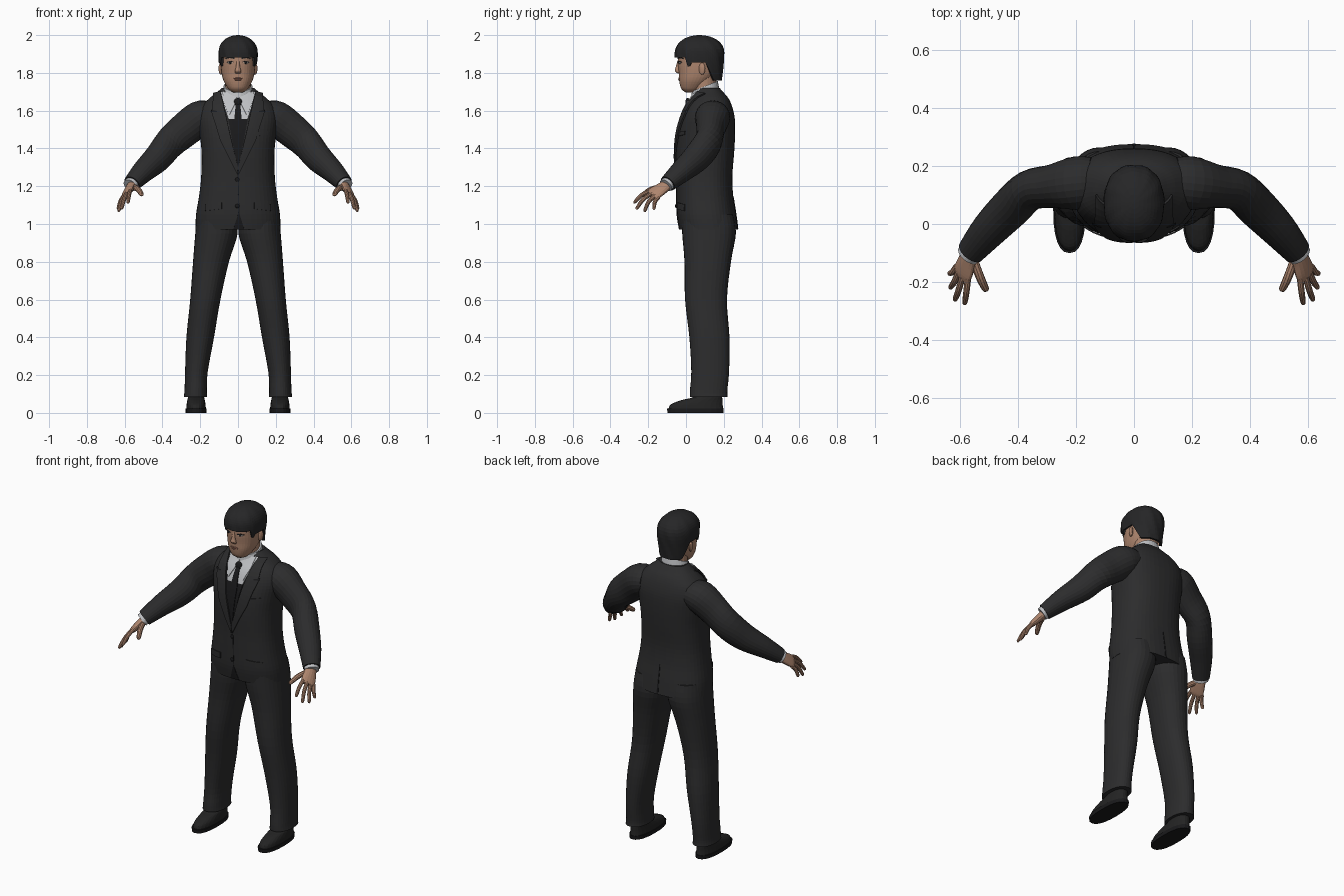
import bpy, bmesh, math
from mathutils import Vector, Matrix
from mathutils.bvhtree import BVHTree

if "Cube" in bpy.data.objects:
    bpy.data.objects.remove(bpy.data.objects["Cube"], do_unlink=True)


def material(name, r, g, b):
    m = bpy.data.materials.new(name)
    m.use_nodes = True
    m.diffuse_color = (r, g, b, 1)
    bsdf = next(n for n in m.node_tree.nodes if n.type == 'BSDF_PRINCIPLED')
    bsdf.inputs["Base Color"].default_value = (r, g, b, 1)
    bsdf.inputs["Roughness"].default_value = 0.8
    return m


SUIT = material("charcoal suit", .025, .025, .026)
SEAM = material("black cloth", .01, .01, .011)
HAIR = material("black hair", .019, .019, .02)
LEATHER = material("shoe leather", .017, .017, .017)
SHIRT = material("pale grey shirt", .52, .53, .55)
SKIN = material("tan skin", .42, .235, .155)
LIPS = material("lips", .31, .14, .1)
EYE = material("eye white", .5, .48, .45)
made = []


def finish(name, bm, mat, mirror=False, thick=0, offset=0):
    """Turn a bmesh into a named object; return a lookup tree of its surface."""
    bmesh.ops.recalc_face_normals(bm, faces=bm.faces)
    tree = BVHTree.FromBMesh(bm)
    me = bpy.data.meshes.new(name)
    bm.to_mesh(me)
    bm.free()
    me.materials.append(mat)
    ob = bpy.data.objects.new(name, me)
    bpy.context.collection.objects.link(ob)
    if thick:
        s = ob.modifiers.new("thickness", 'SOLIDIFY')
        s.thickness, s.offset = thick, offset
    if mirror:
        ob.modifiers.new("mirror", 'MIRROR').use_mirror_merge = False
    made.append(ob)
    return tree


def skin_rings(bm, rings, caps=True):
    rows = [[bm.verts.new(p) for p in ring] for ring in rings]
    for a, b in zip(rows, rows[1:]):
        for i in range(len(a)):
            j = (i + 1) % len(a)
            bm.faces.new((a[i], a[j], b[j], b[i]))
    if caps:
        bm.faces.new(rows[0])
        bm.faces.new(rows[-1])


def smooth_path(pts, k):
    """Catmull-Rom through stations of any length."""
    out = []
    for i in range(len(pts) - 1):
        p = [pts[max(0, min(len(pts) - 1, i + d))] for d in (-1, 0, 1, 2)]
        for s in range(k):
            t = s / k
            out.append([b + .5 * t * (c - a + t * (2*a - 5*b + 4*c - d + t * (3*(b - c) + d - a)))
                        for a, b, c, d in zip(*p)])
    return out + [list(pts[-1])]


def oval(a, power):
    c, s = math.cos(a), math.sin(a)
    e = 2 / power
    return math.copysign(abs(c) ** e, c), math.copysign(abs(s) ** e, s)


def tube(name, stations, mat, side=None, mirror=False, n=24, k=4, power=2, tilt=0):
    """Loft x, y, z, rx, ry stations; rings lie flat unless a side axis is given."""
    st = smooth_path(stations, k)
    rings = []
    for i, (x, y, z, rx, ry) in enumerate(st):
        u, v = Vector((1, 0, 0)), Vector((0, 1, 0))
        if side:
            t = (Vector(st[min(i + 1, len(st) - 1)][:3]) - Vector(st[max(i - 1, 0)][:3])).normalized()
            u = Vector(side)
            u = (u - t * u.dot(t)).normalized()
            v = t.cross(u)
        ring = []
        for j in range(n):
            c, s = oval(math.tau * j / n, power)
            p = Vector((x, y, z)) + u * c * rx + v * s * ry
            p.z += (p.y - .1) * tilt
            ring.append(p)
        rings.append(ring)
    bm = bmesh.new()
    skin_rings(bm, rings)
    return finish(name, bm, mat, mirror)


def body(name, rows, mat, **kw):
    """Loft from z, front y, back y, half width rows."""
    return tube(name, [(0, (f + b) / 2, z, w, (b - f) / 2) for z, f, b, w in rows], mat, **kw)


def on(tree, x, z, off=0, back=False):
    s = 1 if back else -1
    loc, nor, _, _ = tree.ray_cast(Vector((x, s, z)), Vector((0, -s, 0)))
    if loc is None:
        loc, nor, _, _ = tree.find_nearest(Vector((x, s * .1 + .1, z)))
    return loc + nor * off


def patch(name, left, right, mat, tree, off=.003, mirror=False, back=False, thick=.005, k=5):
    """Cloth plate between two x, z edges, laid on a surface."""
    bm = bmesh.new()
    rows = []
    for i in range(len(left) - 1):
        for s in range(k + (i == len(left) - 2)):
            a = Vector(left[i]).lerp(Vector(left[i + 1]), s / k)
            b = Vector(right[i]).lerp(Vector(right[i + 1]), s / k)
            row = [a.lerp(b, j / k) for j in range(k + 1)]
            rows.append([bm.verts.new(on(tree, p[0], p[1], off, back)) for p in row])
    for a, b in zip(rows, rows[1:]):
        for j in range(k):
            bm.faces.new((a[j], a[j + 1], b[j + 1], b[j]))
    finish(name, bm, mat, mirror, thick)


def blob(name, loc, scale, mat, mirror=False, turn=0):
    bm = bmesh.new()
    m = Matrix.Translation(loc) @ Matrix.Rotation(turn, 4, 'Z') @ Matrix.Diagonal((*scale, 1))
    bmesh.ops.create_uvsphere(bm, u_segments=16, v_segments=10, radius=1, matrix=m)
    finish(name, bm, mat, mirror)


# Jacket body
coat = body("jacket", [(.97, -.035, .275, .225), (1.05, -.048, .265, .222), (1.15, -.05, .25, .206),
                       (1.25, -.05, .245, .195), (1.38, -.053, .255, .193), (1.48, -.045, .26, .203),
                       (1.56, -.025, .258, .212), (1.62, .0, .245, .195), (1.665, .03, .225, .152),
                       (1.695, .048, .2, .115), (1.72, .06, .178, .085)], SUIT, n=48, power=2.4)

# Sleeves, cuffs
tube("sleeve", [(.14, .145, 1.575, .075, .085), (.2, .14, 1.56, .093, .092), (.28, .13, 1.5, .091, .075),
                (.36, .115, 1.43, .084, .07), (.425, .055, 1.35, .076, .07), (.5, -.022, 1.28, .06, .062),
                (.562, -.096, 1.214, .044, .048)], SUIT, side=(0, 0, 1), mirror=True)
tube("shirt_cuff", [(.54, -.07, 1.238, .036, .04), (.571, -.107, 1.204, .037, .041)],
     SHIRT, side=(0, 0, 1), mirror=True, k=2)

# Hands
spread = (.045, .045, -.04)
tube("palm", [(.55, -.08, 1.224, .029, .024), (.572, -.125, 1.19, .037, .022),
              (.588, -.165, 1.164, .043, .017), (.596, -.182, 1.152, .034, .01)],
     SKIN, side=spread, mirror=True, n=16)
fingers = {"index": ((.57, -.175, 1.182), (.583, -.278, 1.112)), "middle": ((.588, -.172, 1.168), (.617, -.265, 1.08)),
           "ring": ((.602, -.162, 1.153), (.633, -.222, 1.066)), "little": ((.61, -.145, 1.142), (.636, -.172, 1.078)),
           "thumb": ((.553, -.12, 1.197), (.507, -.232, 1.155))}
for label, (a, b) in fingers.items():
    a, b = Vector(a), Vector(b)
    r = .015 if label == "thumb" else .011
    mid = a.lerp(b, .5) + Vector((0, -.006, .008))
    tube(label + "_finger", [(*a, r, r), (*mid, r, r), (*a.lerp(b, .92), r * .8, r * .8), (*b, r * .3, r * .3)],
         SKIN, side=spread, mirror=True, n=10)

# Trousers
tube("trouser_leg", [(.115, .115, 1.05, .1, .135), (.114, .122, .95, .112, .142), (.143, .115, .8, .095, .123),
                     (.173, .106, .6, .08, .111), (.2, .124, .4, .073, .106), (.22, .128, .22, .06, .1),
                     (.224, .12, .12, .059, .099), (.225, .12, .085, .062, .1)],
     SUIT, mirror=True, power=2.2, n=32)

# Shoes
tube("shoe_sole", [(.222, .05, 0, .055, .148), (.222, .05, .022, .056, .15)], SEAM, mirror=True, power=2.4, k=1)
tube("shoe_upper", [(.222, .052, .02, .052, .145), (.222, .057, .045, .05, .137),
                    (.222, .085, .068, .046, .108), (.222, .115, .085, .043, .076), (.222, .12, .13, .04, .065)],
     LEATHER, mirror=True, power=2.3)

# Shirt front, tie and waistcoat inside the lapels
patch("shirt_front", [(-.09, 1.695), (-.065, 1.6), (-.045, 1.54)], [(.09, 1.695), (.065, 1.6), (.045, 1.54)],
      SHIRT, coat, .002)
patch("waistcoat", [(-.052, 1.555), (-.003, 1.3)], [(.052, 1.555), (.003, 1.3)], SEAM, coat, .003)
patch("collar_wing", [(.006, 1.665), (.02, 1.625), (.045, 1.575)], [(.08, 1.7), (.075, 1.64), (.05, 1.575)],
      SHIRT, coat, .007, True)
patch("tie", [(-.012, 1.63), (-.022, 1.52), (-.004, 1.31)], [(.012, 1.63), (.022, 1.52), (.004, 1.31)],
      SEAM, coat, .007)
blob("tie_knot", on(coat, 0, 1.64, .004), (.022, .013, .026), SEAM)

# Lapels and jacket details
patch("lapel", [(.09, 1.695), (.066, 1.585), (.038, 1.46), (.0, 1.3)],
      [(.125, 1.685), (.135, 1.585), (.09, 1.44), (.003, 1.26)], SUIT, coat, .008, True, thick=.009)
patch("lapel_notch", [(.108, 1.592), (.138, 1.6)], [(.108, 1.588), (.138, 1.588)], SEAM, coat, .013, True, thick=.002)
patch("front_edge", [(-.002, 1.27), (.004, 1.06)], [(.002, 1.27), (.008, 1.06)], SEAM, coat, .001, thick=.002)
patch("front_cutaway", [(.003, 1.06), (-.025, .972)], [(.006, 1.06), (.033, .972)], SEAM, coat, .001, thick=.002)
patch("pocket_flap", [(.085, 1.115), (.085, 1.08)], [(.17, 1.105), (.17, 1.07)], SUIT, coat, .004, True)
patch("breast_pocket", [(.1, 1.485), (.1, 1.465)], [(.155, 1.492), (.155, 1.472)], SUIT, coat, .003)
patch("back_vent", [(-.002, 1.14), (-.005, .972)], [(.002, 1.14), (.005, .972)], SEAM, coat, .001, back=True, thick=.003)
for z in (1.235, 1.095):
    blob("jacket_button", on(coat, -.004, z, .003), (.011, .005, .011), SEAM)

# Neck and shirt collar
tube("neck", [(0, .11, 1.6, .07, .065), (0, .1, 1.7, .068, .062), (0, .095, 1.78, .068, .066)], SKIN)
tube("shirt_collar", [(0, .1, 1.645, .088, .08), (0, .1, 1.69, .084, .075), (0, .1, 1.73, .076, .068)],
     SHIRT, tilt=.4, n=32)

# Head
head = body("head", [(1.697, -.002, .05, .026), (1.708, -.018, .07, .044), (1.725, -.029, .095, .058),
                     (1.76, -.036, .135, .077), (1.8, -.038, .165, .087), (1.85, -.043, .182, .091),
                     (1.91, -.04, .185, .09), (1.96, -.01, .16, .065), (1.98, .02, .13, .04)],
            SKIN, n=36, power=2.2)
tube("nose", [(0, -.036, 1.865, .008, .009), (0, -.043, 1.83, .011, .012), (0, -.045, 1.81, .017, .014),
              (0, -.037, 1.797, .014, .008)], SKIN, n=14)
blob("ear", (.092, .085, 1.822), (.01, .018, .032), SKIN, True, -.35)
blob("eye", on(head, .04, 1.853, -.002), (.016, .005, .006), EYE, True, .25)
blob("iris", on(head, .04, 1.854, .001), (.007, .004, .0065), SEAM, True, .25)
patch("eyelid", [(.023, 1.859), (.04, 1.864), (.058, 1.858)], [(.023, 1.856), (.04, 1.859), (.058, 1.854)],
      HAIR, head, .002, True, thick=.004)
patch("eyebrow", [(.018, 1.88), (.045, 1.886), (.068, 1.876)], [(.018, 1.873), (.045, 1.879), (.068, 1.873)],
      HAIR, head, .002, True, thick=.004)
blob("upper_lip", on(head, 0, 1.771, -.001), (.024, .005, .004), LIPS)
blob("lower_lip", on(head, 0, 1.764, -.001), (.02, .006, .005), LIPS)


# Hair: a dome whose rim follows the hairline
def hairline(front):
    """Rim height from facing: 1 is the front, -1 the nape."""
    if front > .55:
        return 1.882
    if front > .3:
        return 1.835
    if front > -.2:
        return 1.855
    return 1.855 - .095 * min(1, (-front - .2) / .4)


rings = []
for i in range(15):
    t = math.sin(i / 14 * math.pi / 2 * .985)
    ring = []
    for j in range(64):
        a = math.tau * j / 64
        c, s = oval(a, 2.25)
        rim = hairline(-math.sin(a))
        z = rim + (2 - rim) * t
        size = 1 - max(0, 1.88 - z) * .9 if z < 1.9 else max(0, 1 - ((z - 1.9) / .1) ** 2.3) ** .5
        size *= 1 + .012 * math.sin(a * 11 + z * 40)
        ring.append((c * .104 * size, .072 + s * .131 * size, z))
    rings.append(ring)
bm = bmesh.new()
skin_rings(bm, rings, caps=False)
bm.verts.ensure_lookup_table()
bm.faces.new(bm.verts[-64:])
finish("hair", bm, HAIR, thick=.014, offset=-1)

# Smooth shading with crisp edges
for ob in bpy.context.view_layer.objects:
    ob.select_set(ob in made)
bpy.context.view_layer.objects.active = made[0]
bpy.ops.object.shade_smooth_by_angle(angle=math.radians(40))
